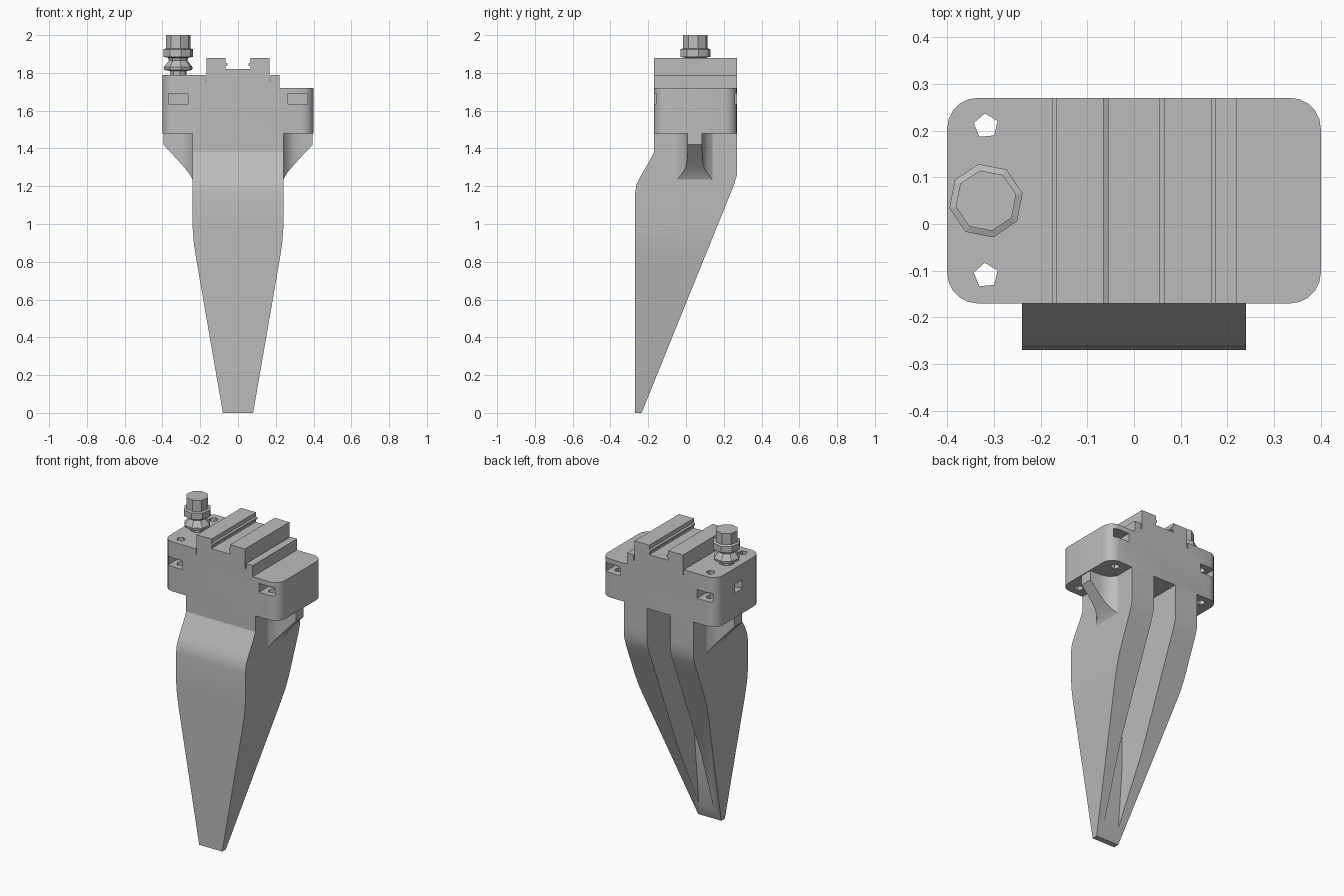
import bpy, bmesh, math
from mathutils import Vector

if "Cube" in bpy.data.objects:
    bpy.data.objects.remove(bpy.data.objects["Cube"], do_unlink=True)

grey = bpy.data.materials.new("plain grey")
grey.use_nodes = True
grey.diffuse_color = (0.5, 0.5, 0.5, 1)
grey.node_tree.nodes["Principled BSDF"].inputs["Base Color"].default_value = (0.5, 0.5, 0.5, 1)


def loft(name, rings):
    """Closed solid through rings that all have the same number of points."""
    bm = bmesh.new()
    loops = [[bm.verts.new(p) for p in ring] for ring in rings]
    n = len(loops[0])
    for a, b in zip(loops, loops[1:]):
        for i in range(n):
            j = (i + 1) % n
            bm.faces.new((a[i], a[j], b[j], b[i]))
    bm.faces.new(loops[0][::-1])
    bm.faces.new(loops[-1])
    bmesh.ops.recalc_face_normals(bm, faces=bm.faces)
    mesh = bpy.data.meshes.new(name)
    bm.to_mesh(mesh)
    bm.free()
    mesh.materials.append(grey)
    obj = bpy.data.objects.new(name, mesh)
    bpy.context.collection.objects.link(obj)
    return obj


def rect(x0, x1, y0, y1, z):
    return [(x0, y0, z), (x1, y0, z), (x1, y1, z), (x0, y1, z)]


def box(name, x0, x1, y0, y1, z0, z1):
    return loft(name, [rect(x0, x1, y0, y1, z) for z in (z0, z1)])


def circle(x, y, z, r, sides, turn=0.0):
    angles = [turn + math.tau * i / sides for i in range(sides)]
    return [(x + r * math.cos(a), y + r * math.sin(a), z) for a in angles]


def activate(obj):
    bpy.ops.object.select_all(action='DESELECT')
    obj.select_set(True)
    bpy.context.view_layer.objects.active = obj


def cut(obj, cutter):
    cutter.hide_render = True
    mod = obj.modifiers.new("cut", 'BOOLEAN')
    mod.operation = 'DIFFERENCE'
    mod.solver = 'EXACT'
    mod.object = cutter
    activate(obj)
    bpy.ops.object.modifier_apply(modifier=mod.name)
    bpy.data.objects.remove(cutter, do_unlink=True)


def smooth(obj, degrees=30):
    activate(obj)
    bpy.ops.object.shade_smooth_by_angle(angle=math.radians(degrees))


BACK, FRONT = 0.27, -0.17

# Mounting head: rounded block
outline = []
for k, (sx, sy) in enumerate([(1, 1), (-1, 1), (-1, -1), (1, -1)]):
    cx, cy = sx * 0.335, 0.05 + sy * 0.155
    for i in range(6):
        a = math.pi / 2 * (k + i / 5)
        outline.append((cx + 0.065 * math.cos(a), cy + 0.065 * math.sin(a)))
head = loft("mounting_head", [[(x, y, z) for x, y in outline] for z in (1.48, 1.79)])

# Lower step on the left side and the seat for the rail
cut(head, box("step_cutter", 0.22, 0.5, -0.3, 0.4, 1.72, 1.9))
cut(head, box("seat_cutter", -0.173, 0.173, -0.3, 0.4, 1.755, 1.9))

# Nut pockets and screw holes at the four corners
for side in (-1, 1):
    for y, y0, y1 in ((-0.11, -0.3, -0.075), (0.21, 0.175, 0.4)):
        x = side * 0.317
        cut(head, box("pocket_cutter", x - 0.052, x + 0.052, y0, y1, 1.635, 1.69))
        top = 1.9 if side < 0 else 1.65
        cut(head, loft("hole_cutter", [circle(x, y, z, 0.027, 5, 0.4) for z in (1.4, top)]))

# Side port below the fitting
cut(head, box("port_cutter", -0.5, -0.34, 0.015, 0.085, 1.635, 1.69))
smooth(head)

# Finger: z, front y, back y, half width
sections = [
    (0.0, -0.27, -0.235, 0.08),
    (0.82, -0.27, 0.097, 0.222),
    (0.90, -0.27, 0.13, 0.234),
    (0.98, -0.27, 0.162, 0.24),
    (1.16, -0.27, 0.235, 0.24),
    (1.21, -0.262, 0.255, 0.24),
    (1.26, -0.237, BACK, 0.24),
    (1.33, -0.195, BACK, 0.24),
    (1.38, FRONT, BACK, 0.24),
    (1.48, FRONT, BACK, 0.24),
]
finger = loft("finger", [rect(-w, w, f, b, z) for z, f, b, w in sections])

# Channel down the back of the finger: z, floor y, half width
channel = [(0.06, -0.2, 0.05), (0.5, -0.2, 0.08), (1.15, -0.2, 0.08),
           (1.38, -0.1, 0.08), (1.52, -0.1, 0.08)]
cut(finger, loft("channel_cutter", [rect(-w, w, f, 0.5, z) for z, f, w in channel]))
smooth(finger, 25)

# Flared ribs under the head: x, half thickness, underside z
ribs = [(0.235, 0.10, 1.225), (0.245, 0.085, 1.245), (0.26, 0.065, 1.27),
        (0.285, 0.048, 1.30), (0.32, 0.04, 1.34), (0.395, 0.038, 1.42)]
for name, s in (("left_rib", 1), ("right_rib", -1)):
    rib = loft(name, [[(s * x, 0.047 - t, z), (s * x, 0.047 + t, z),
                       (s * x, 0.047 + t, 1.48), (s * x, 0.047 - t, 1.48)]
                      for x, t, z in ribs])
    smooth(rib)

# Slotted rail insert, a mirrored profile run front to back
half = [(0.167, 1.755), (0.167, 1.88), (0.065, 1.88), (0.065, 1.855),
        (0.055, 1.85), (0.055, 1.84), (0.065, 1.835), (0.065, 1.82)]
profile = half + [(-x, z) for x, z in reversed(half)]
loft("rail", [[(x, y, z) for x, z in profile] for y in (FRONT, BACK)])

# Air fitting: stacked faceted collars
stack = [(1.78, 0.045), (1.81, 0.045), (1.815, 0.075), (1.83, 0.078), (1.865, 0.05),
         (1.88, 0.055), (1.885, 0.08), (1.925, 0.08), (1.93, 0.066), (2.0, 0.066)]
loft("air_fitting", [circle(-0.317, 0.05, z, r, 8, 0.2) for z, r in stack])
